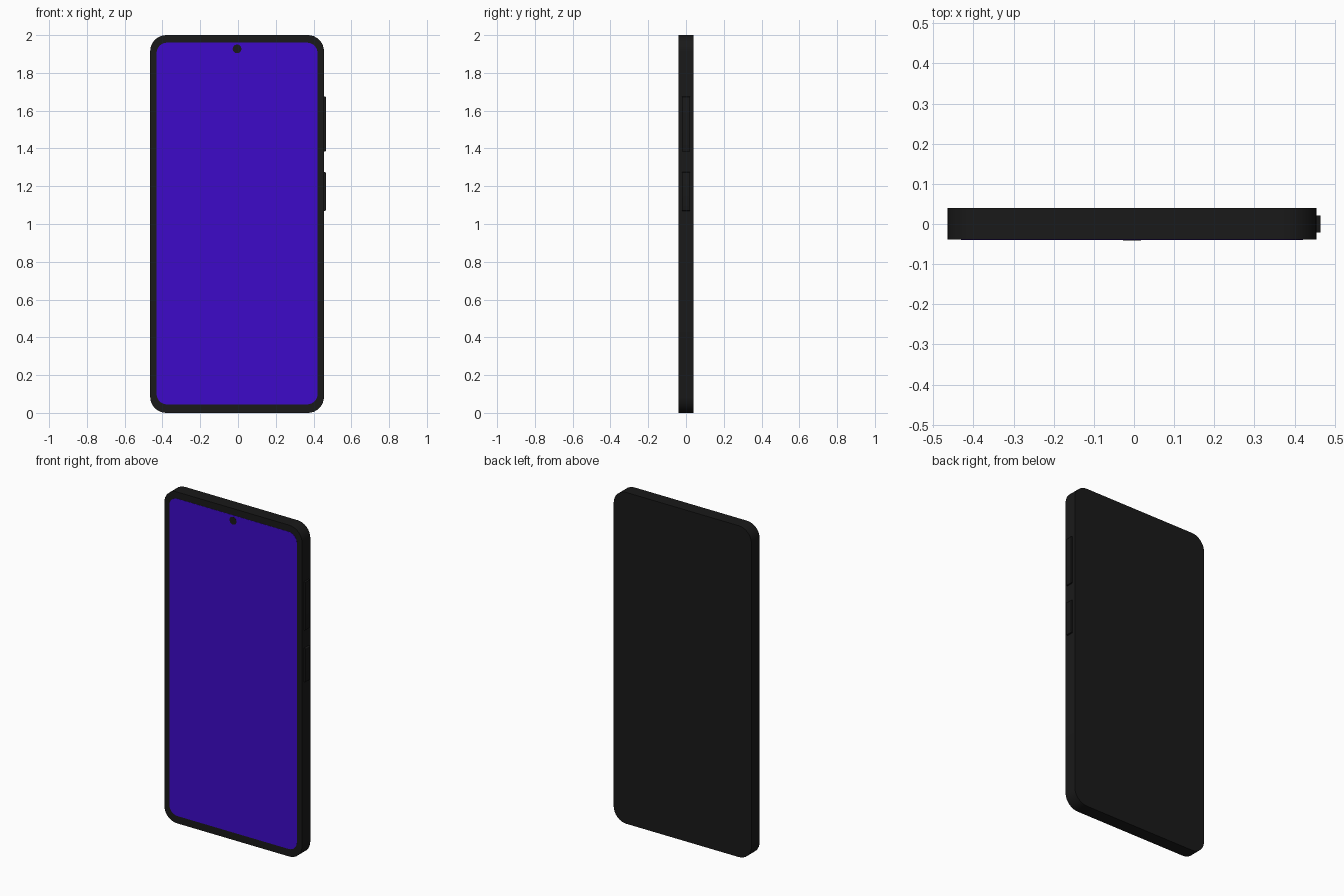
import bpy, bmesh, math

if "Cube" in bpy.data.objects:
    bpy.data.objects.remove(bpy.data.objects["Cube"])

CX = -0.005  # body centre; the side buttons take up the rest of the width


def material(name, rgb):
    m = bpy.data.materials.new(name)
    m.diffuse_color = (*rgb, 1)
    m.use_nodes = True
    m.node_tree.nodes["Principled BSDF"].inputs["Base Color"].default_value = m.diffuse_color
    return m


black = material("black", (0.01, 0.01, 0.01))
blue = material("screen_blue", (0.047, 0.003, 0.58))


def rounded(x0, x1, z0, z1, r, steps=8):
    """Outline of a rounded rectangle in the x-z plane."""
    corners = [(x1 - r, z1 - r, 0), (x0 + r, z1 - r, 90),
               (x0 + r, z0 + r, 180), (x1 - r, z0 + r, 270)]
    return [(cx + r * math.cos(math.radians(a + 90 * i / steps)),
             cz + r * math.sin(math.radians(a + 90 * i / steps)))
            for cx, cz, a in corners for i in range(steps + 1)]


def plate(name, outline, y0, y1, mat):
    """Extrude an x-z outline from y0 (front) to y1 (back)."""
    bm = bmesh.new()
    face = bm.faces.new([bm.verts.new((x, y0, z)) for x, z in outline])
    ext = bmesh.ops.extrude_face_region(bm, geom=[face], use_keep_orig=True)
    verts = [g for g in ext["geom"] if isinstance(g, bmesh.types.BMVert)]
    bmesh.ops.translate(bm, verts=verts, vec=(0, y1 - y0, 0))
    bmesh.ops.recalc_face_normals(bm, faces=bm.faces)
    me = bpy.data.meshes.new(name)
    bm.to_mesh(me)
    bm.free()
    me.materials.append(mat)
    ob = bpy.data.objects.new(name, me)
    bpy.context.collection.objects.link(ob)
    bpy.context.view_layer.objects.active = ob
    bpy.ops.object.select_all(action='DESELECT')
    ob.select_set(True)
    bpy.ops.object.shade_smooth_by_angle(angle=math.radians(30))
    return ob


# Body slab
plate("body", rounded(CX - 0.46, CX + 0.46, 0, 2, 0.085), -0.039, 0.04, black)

# Screen, nearly flush with the front
plate("screen", rounded(CX - 0.426, CX + 0.426, 0.045, 1.96, 0.055), -0.04, -0.038, blue)

# Front camera dot
dot = [(CX + 0.023 * math.cos(math.tau * i / 32), 1.927 + 0.023 * math.sin(math.tau * i / 32))
       for i in range(32)]
plate("front_camera", dot, -0.041, -0.039, black)

# Side buttons
for name, z0, z1 in (("volume_button", 1.383, 1.675), ("power_button", 1.07, 1.274)):
    plate(name, rounded(0.44, 0.465, z0, z1, 0.004, 3), -0.021, 0.021, black)
